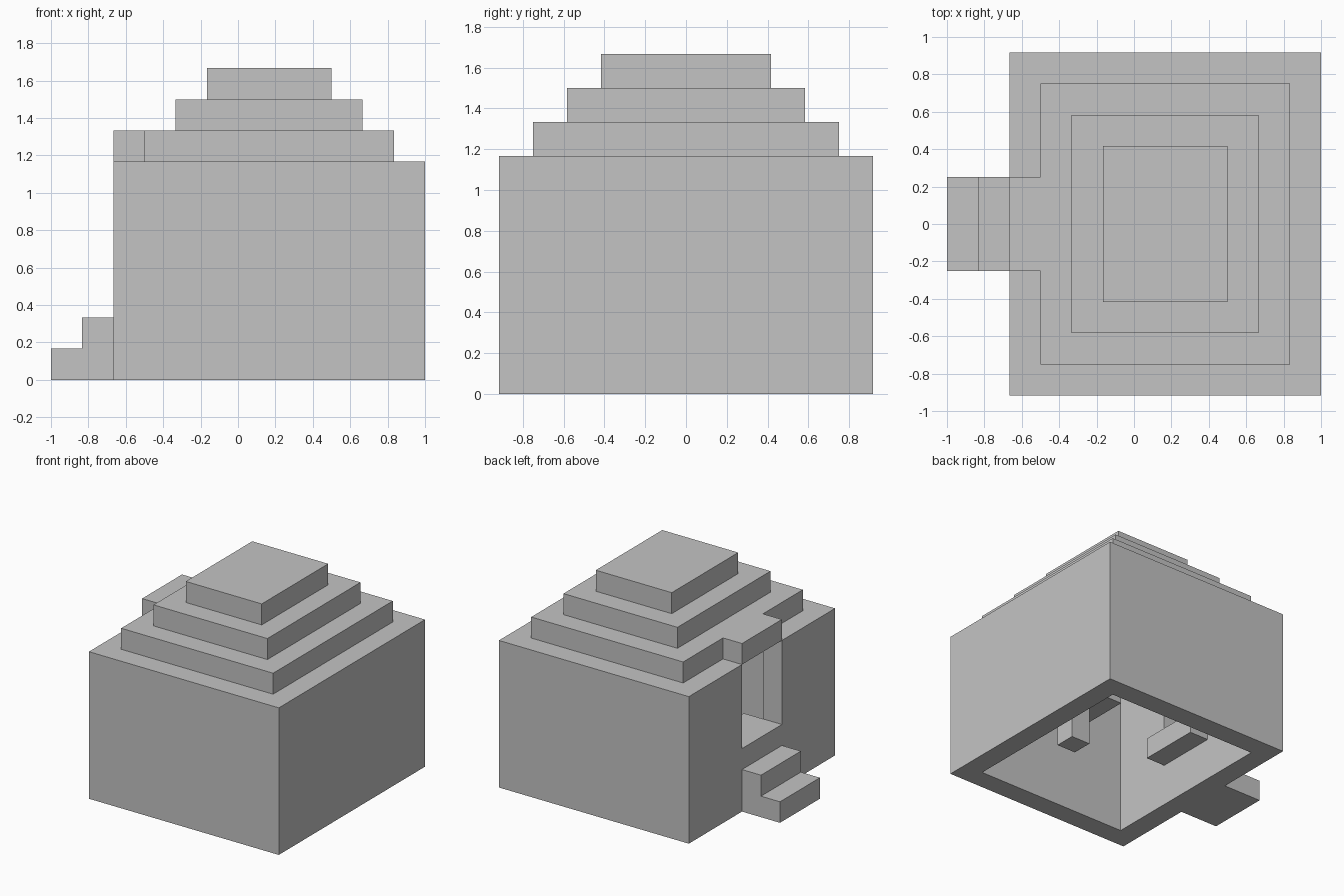
import bpy
import bmesh

U = 1 / 6  # one block

cube = bpy.data.objects.get("Cube")
if cube:
    bpy.data.objects.remove(cube, do_unlink=True)

grey = bpy.data.materials.new("light_grey")
grey.use_nodes = True
grey.diffuse_color = (0.55, 0.55, 0.55, 1)
grey.node_tree.nodes["Principled BSDF"].inputs["Base Color"].default_value = (0.55, 0.55, 0.55, 1)


def prism(name, outline, z0, z1):
    """Extrude a plan outline, given in blocks, from z0 to z1."""
    bm = bmesh.new()
    face = bm.faces.new([bm.verts.new((x * U, y * U, z0 * U)) for x, y in outline])
    top = bmesh.ops.extrude_face_region(bm, geom=[face])["geom"]
    moved = [v for v in top if isinstance(v, bmesh.types.BMVert)]
    bmesh.ops.translate(bm, verts=moved, vec=(0, 0, (z1 - z0) * U))
    bmesh.ops.recalc_face_normals(bm, faces=bm.faces)
    mesh = bpy.data.meshes.new(name)
    bm.to_mesh(mesh)
    bm.free()
    mesh.materials.append(grey)
    obj = bpy.data.objects.new(name, mesh)
    bpy.context.collection.objects.link(obj)
    return obj


def block(name, x0, x1, half_y, z0, z1):
    """Box centred on y = 0."""
    return prism(name, [(x0, -half_y), (x1, -half_y), (x1, half_y), (x0, half_y)], z0, z1)


# Hollow walls, open at the doorway on the -x side
half = [(-4, 1.5), (-4, 5.5), (6, 5.5)]
inner = [(5, 4.5), (-3, 4.5), (-3, 1.5)]
mirror = lambda pts: [(x, -y) for x, y in reversed(pts)]
prism("walls", half + mirror(half) + mirror(inner) + inner, 0, 7)

# Wall below the doorway and the block above it
block("door_sill", -4, -3, 1.5, 0, 3)
block("door_lintel", -4, -3, 1.5, 7, 8)

# Stepped roof
for i in range(3):
    block(f"roof_tier_{i + 1}", i - 3, 5 - i, 4.5 - i, 7 + i, 8 + i)

# Steps outside and ledge inside the doorway
block("lower_step", -6, -5, 1.5, 0, 1)
block("upper_step", -5, -4, 1.5, 0, 2)
block("inner_ledge", -3, -2, 1.5, 2, 3)

# Pedestal table in the room
block("table_post", 3, 4, 0.5, 0, 2)
block("table_top", 2, 5, 1.5, 2, 3)
